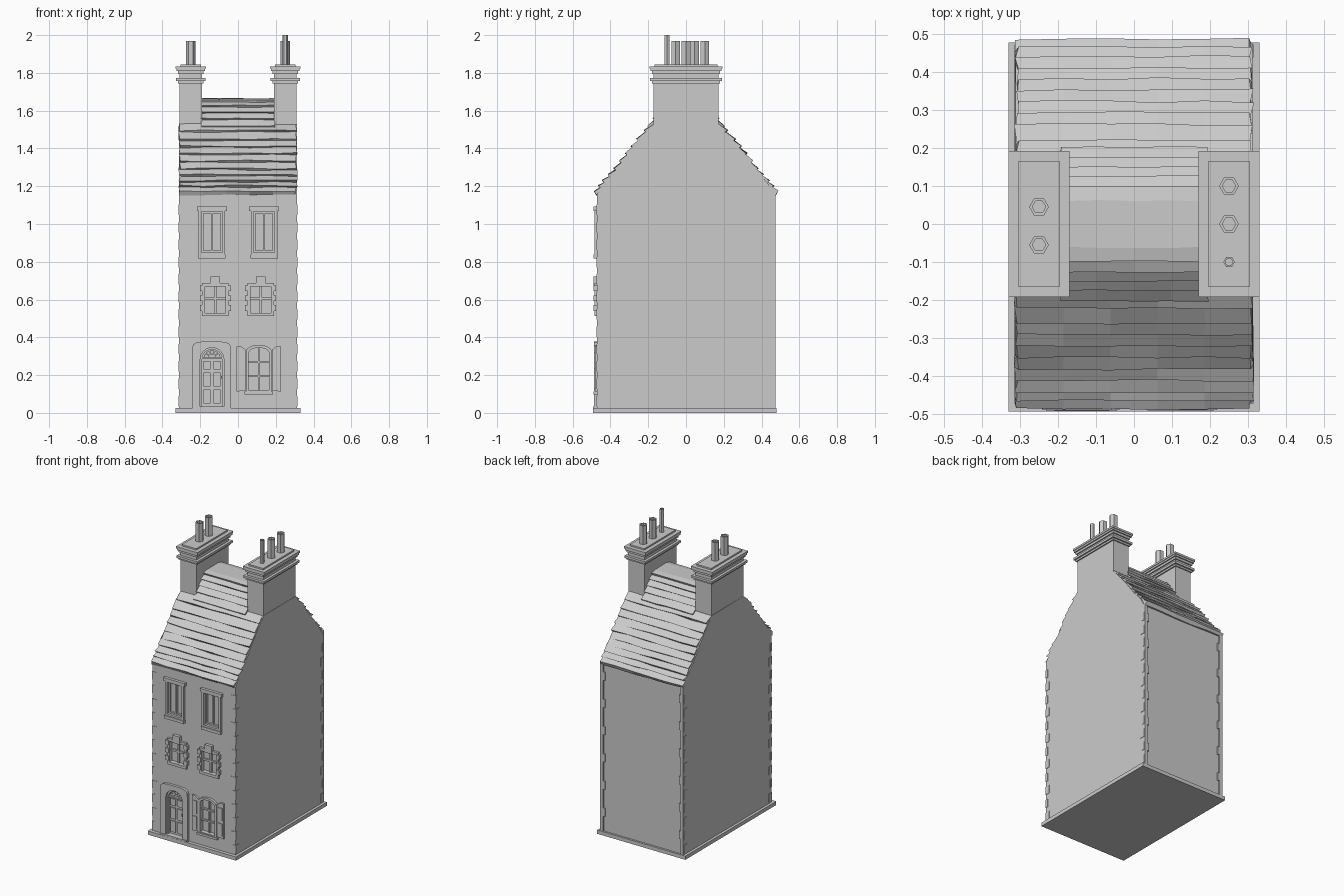
import bpy, bmesh, math, random

random.seed(4)
cube = bpy.data.objects.get("Cube")
if cube:
    bpy.data.objects.remove(cube, do_unlink=True)

stone = bpy.data.materials.new("pale_grey_stone")
stone.use_nodes = True
GREY = (0.6, 0.6, 0.6, 1)
stone.diffuse_color = GREY
stone.node_tree.nodes["Principled BSDF"].inputs["Base Color"].default_value = GREY


def finish(bm, name):
    bmesh.ops.recalc_face_normals(bm, faces=bm.faces)
    mesh = bpy.data.meshes.new(name)
    bm.to_mesh(mesh)
    bm.free()
    mesh.materials.append(stone)
    ob = bpy.data.objects.new(name, mesh)
    bpy.context.collection.objects.link(ob)
    return ob


def prism(name, pts, a, b, axis="y"):
    """Extrude a 2D outline (x,z along y, or y,z along x)."""
    bm = bmesh.new()
    at = (lambda p, d: (p[0], d, p[1])) if axis == "y" else (lambda p, d: (d, p[0], p[1]))
    lo = [bm.verts.new(at(p, a)) for p in pts]
    hi = [bm.verts.new(at(p, b)) for p in pts]
    bm.faces.new(lo)
    bm.faces.new(hi)
    for i in range(len(pts)):
        j = (i + 1) % len(pts)
        bm.faces.new((lo[i], lo[j], hi[j], hi[i]))
    return finish(bm, name)


def box(name, x0, x1, y0, y1, z0, z1):
    return prism(name, [(x0, z0), (x1, z0), (x1, z1), (x0, z1)], y0, y1)


def arch(x0, x1, z0, z1, rise, power=2):
    """Outline with a curved head; a high power gives rounded corners."""
    pts, c, r, n = [(x0, z0), (x1, z0)], (x0 + x1) / 2, (x1 - x0) / 2, 12
    for i in range(n + 1):
        a = math.pi * i / n
        cx, s = math.cos(a), math.sin(a)
        k = 2 / power
        pts.append((c + r * math.copysign(abs(cx) ** k, cx), z1 - rise + rise * abs(s) ** k))
    return pts


def ring(name, outer, inner, y0, y1):
    bm = bmesh.new()
    loops = [[bm.verts.new((x, y, z)) for x, z in pts]
             for pts, y in ((outer, y0), (inner, y0), (inner, y1), (outer, y1))]
    n = len(outer)
    for k in range(4):
        p, q = loops[k], loops[(k + 1) % 4]
        for i in range(n):
            j = (i + 1) % n
            bm.faces.new((p[i], p[j], q[j], q[i]))
    return finish(bm, name)


FRONT, FACE, DEEP = -0.47, -0.485, -0.455

# Main walls with the sloping gables
slope = [(0.47, 1.16), (0.43, 1.22), (0.37, 1.285), (0.31, 1.365), (0.25, 1.44), (0.17, 1.53)]
outline = [(-0.47, 0.01), (0.465, 0.01), (0.465, 1.16)] + slope[1:]
outline += [(-y, z) for y, z in reversed(slope)]
walls = prism("house_walls", outline, -0.312, 0.312, "x")
box("base_plinth", -0.33, 0.33, -0.493, 0.478, 0, 0.025)

# Openings sunk into the front
door_hole = arch(-0.2, -0.075, 0.03, 0.345, 0.06)
parlour_hole = arch(0.055, 0.165, 0.12, 0.345, 0.03)
holes = [door_hole, parlour_hole]
for s in (-1, 1):
    for hw, z0, z1 in ((0.055, 0.85, 1.065), (0.055, 0.53, 0.67)):
        c = s * (0.138 if z0 > 0.7 else 0.12)
        holes.append([(c - hw, z0), (c + hw, z0), (c + hw, z1), (c - hw, z1)])
for h in holes:
    cutter = prism("opening_cutter", h, -0.55, DEEP)
    cutter.hide_render = True
    mod = walls.modifiers.new("opening", "BOOLEAN")
    mod.object, mod.solver = cutter, "EXACT"
    bpy.context.view_layer.objects.active = walls
    bpy.ops.object.modifier_apply(modifier=mod.name)
    bpy.data.objects.remove(cutter, do_unlink=True)

# Corner strips framing the back, and uneven corner stones
for s in (-1, 1):
    box("back_corner_strip", *sorted((s * 0.29, s * 0.312)), 0.46, 0.475, 0.02, 1.16)
    for end in (-1, 1):
        for i in range(12):
            z, long = 0.035 + i * 0.092, 0.02 + 0.015 * (i % 2)
            y = end * 0.4725
            box("corner_stone", *sorted((s * (0.312 - long), s * 0.3145)),
                *sorted((y, y - end * (0.055 - long))), z, z + 0.055)


def tiled_roof(name, profile, half, cols, wobble):
    """Overlapping uneven courses climbing both slopes of a profile."""
    path = []
    for (y0, z0), (y1, z1) in zip(profile, profile[1:]):
        dy, dz = y1 - y0, z1 - z0
        length = math.hypot(dy, dz)
        lift = 0.016
        path += [(y0 + dz / length * lift, z0 - dy / length * lift),
                 (y1 + dz / length * 0.003, z1 - dy / length * 0.003)]
    path = path + [(-y, z) for y, z in reversed(path)]
    path += [(-profile[0][0], profile[0][1] - 0.012), (profile[0][0], profile[0][1] - 0.012)]
    bm = bmesh.new()
    grid = []
    for i in range(cols + 1):
        x = -half + 2 * half * i / cols
        edge = wobble if i in (0, cols) else 0
        grid.append([bm.verts.new((x + random.uniform(-edge, edge),
                                   y + random.uniform(-wobble, wobble) / 2,
                                   z + random.uniform(-wobble, wobble) / 2)) for y, z in path])
    n = len(path)
    for a, b in zip(grid, grid[1:]):
        for k in range(n):
            m = (k + 1) % n
            bm.faces.new((a[k], a[m], b[m], b[k]))
    bm.faces.new(grid[0])
    bm.faces.new(grid[-1])
    return finish(bm, name)


def resample(pts, count):
    out = []
    for i in range(count + 1):
        t = i / count * (len(pts) - 1)
        k = min(int(t), len(pts) - 2)
        f = t - k
        out.append(tuple(u + (v - u) * f for u, v in zip(pts[k], pts[k + 1])))
    return out


# Roof: wide lower slopes and a rounded ridge between the chimneys
tiled_roof("lower_roof", resample([(0.475, 1.165)] + slope[1:], 10), 0.309, 5, 0.007)
ridge = [(0.19, 1.51), (0.162, 1.55), (0.138, 1.585), (0.115, 1.617), (0.09, 1.643), (0.06, 1.662)]
tiled_roof("upper_roof", ridge, 0.195, 4, 0.004)

# Chimneys with moulded caps and hexagonal pots
for s, pots in ((-1, ((0.045, 0.026, 1.97), (-0.055, 0.026, 1.97))),
                (1, ((0.1, 0.026, 1.97), (0, 0.026, 1.97), (-0.1, 0.015, 2.0)))):
    cx = s * 0.25
    for part, z0, z1, grow in (("stack", 1.4, 1.83, 0), ("lower_band", 1.745, 1.757, 0.008),
                               ("band", 1.757, 1.772, 0.018), ("neck", 1.795, 1.81, 0.008),
                               ("cap", 1.81, 1.835, 0.016), ("cap_top", 1.822, 1.835, 0.02),
                               ("cap_bed", 1.83, 1.845, -0.006)):
        box("chimney_" + part, cx - 0.06 - grow, cx + 0.06 + grow, -0.172 - grow, 0.172 + grow, z0, z1)
    for y, r, top in pots:
        bm = bmesh.new()
        rings = []
        for rad, z in ((r, 1.84), (r, top), (r * 0.68, top), (r * 0.68, 1.86)):
            rings.append([bm.verts.new((cx + rad * math.cos(k * math.pi / 3),
                                        y + rad * math.sin(k * math.pi / 3), z)) for k in range(6)])
        for p, q in zip(rings, rings[1:]):
            for k in range(6):
                bm.faces.new((p[k], p[(k + 1) % 6], q[(k + 1) % 6], q[k]))
        bm.faces.new(rings[0])
        bm.faces.new(rings[-1])
        finish(bm, "chimney_pot")

# Upper and middle windows
for s in (-1, 1):
    c = s * 0.138
    ring("upper_window_frame", arch(c - 0.07, c + 0.07, 0.835, 1.08, 0),
         arch(c - 0.055, c + 0.055, 0.85, 1.065, 0), FACE, FRONT + 0.01)
    box("upper_lintel", c - 0.08, c + 0.08, -0.489, FRONT, 1.07, 1.092)
    box("upper_sill", c - 0.073, c + 0.073, -0.491, FRONT, 0.818, 0.838)
    ring("upper_sash", arch(c - 0.055, c + 0.055, 0.85, 1.065, 0),
         arch(c - 0.045, c + 0.045, 0.86, 1.055, 0), -0.468, DEEP)
    box("upper_glazing_bar", c - 0.006, c + 0.006, -0.467, DEEP, 0.855, 1.06)

    c = s * 0.12
    ring("middle_window_frame", arch(c - 0.07, c + 0.07, 0.512, 0.688, 0),
         arch(c - 0.055, c + 0.055, 0.53, 0.67, 0), FACE, FRONT + 0.01)
    box("keystone", c - 0.026, c + 0.026, -0.491, FRONT, 0.67, 0.722)
    for side in (-1, 1):
        for z in (0.54, 0.592, 0.645):
            box("surround_block", *sorted((c + side * 0.057, c + side * 0.082)), -0.49, FRONT, z, z + 0.03)
    box("middle_upright_bar", c - 0.006, c + 0.006, -0.467, DEEP, 0.53, 0.67)
    box("middle_cross_bar", c - 0.055, c + 0.055, -0.467, DEEP, 0.6, 0.612)

# Front door with panels and fanlight
ring("door_surround", arch(-0.242, -0.038, 0.02, 0.378, 0.05, 4), door_hole, -0.488, FRONT + 0.01)
ring("door_frame", door_hole, arch(-0.192, -0.083, 0.035, 0.335, 0.054), -0.474, DEEP)
cx = -0.1375
box("fanlight_rail", -0.195, -0.08, -0.472, DEEP, 0.285, 0.295)
for a in range(0, 181, 36):
    lo, hi, d = math.radians(a + 3), math.radians(a + 33), 0.295
    if a < 180:
        prism("fanlight_pane", [(cx + r * math.cos(t), d + r * 0.8 * math.sin(t))
                                for r, t in ((0.018, lo), (0.044, lo), (0.044, hi), (0.018, hi))],
              -0.463, DEEP)
for s in (-1, 1):
    for z0, z1 in ((0.05, 0.125), (0.14, 0.215), (0.23, 0.275)):
        x = cx + s * 0.026
        box("door_panel", x - 0.019, x + 0.019, -0.463, DEEP, z0, z1)
box("door_handle", -0.092, -0.085, -0.475, DEEP, 0.18, 0.195)
box("door_step", -0.23, -0.045, -0.492, FRONT, 0.02, 0.035)

# Ground floor window with shutters
ring("parlour_frame", arch(0.042, 0.178, 0.105, 0.36, 0.035), parlour_hole, -0.486, FRONT + 0.01)
box("parlour_sill", 0.035, 0.185, -0.491, FRONT, 0.098, 0.113)
box("parlour_upright_bar", 0.105, 0.115, -0.467, DEEP, 0.12, 0.34)
for z in (0.19, 0.265):
    box("parlour_cross_bar", 0.055, 0.165, -0.467, DEEP, z, z + 0.01)
for s in (-1, 1):
    prism("shutter", [(0.11 + s * u, z) for u, z in
                      ((0.07, 0.12), (0.118, 0.112), (0.118, 0.352), (0.095, 0.352), (0.07, 0.335))],
          -0.482, FRONT)
    for z0, z1 in ((0.13, 0.215), (0.235, 0.32)):
        box("shutter_panel", *sorted((0.11 + s * 0.078, 0.11 + s * 0.11)), -0.487, -0.48, z0, z1)
